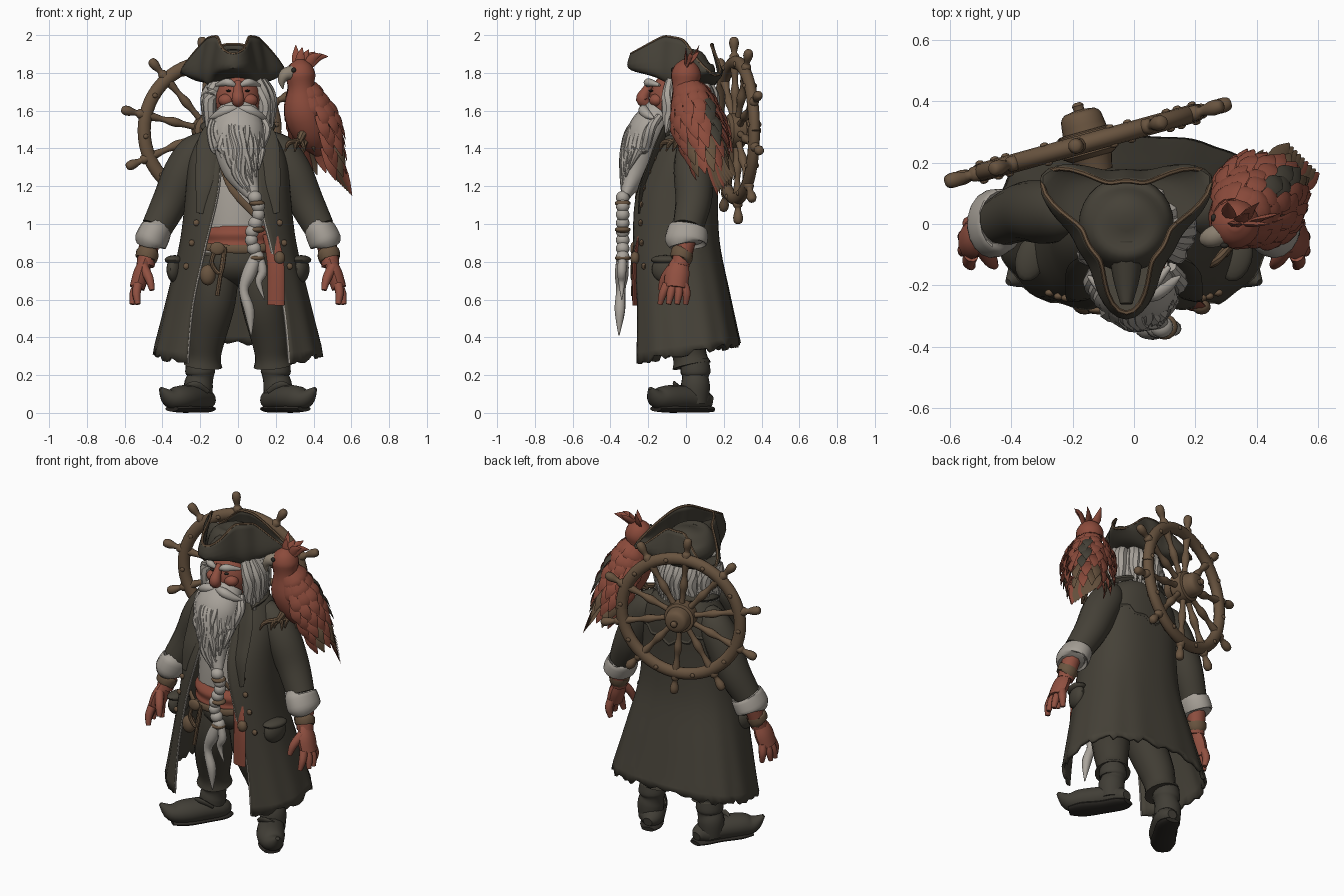
import bpy, bmesh, math, random
from math import sin, cos, pi, radians
from mathutils import Vector, Matrix, Euler

random.seed(4)
if bpy.data.objects.get("Cube"):
    bpy.data.objects.remove(bpy.data.objects["Cube"])
made = []

def material(name, *rgb):
    mat = bpy.data.materials.new(name)
    mat.use_nodes = True
    mat.diffuse_color = (*rgb, 1)
    mat.node_tree.nodes["Principled BSDF"].inputs["Base Color"].default_value = (*rgb, 1)
    return mat

olive = material("olive coat cloth", .06, .053, .039)
dark = material("dark trouser cloth", .052, .046, .034)
leather = material("dark leather", .053, .048, .037)
sole_black = material("sole black", .025, .022, .018)
grey = material("grey hair", .4, .37, .33)
linen = material("worn linen", .37, .34, .3)
skin_red = material("ruddy skin", .28, .08, .052)
red = material("red feather and sash", .26, .07, .044)
wood = material("brown wood", .14, .088, .05)
horn = material("pale horn", .27, .225, .17)

def spline(keys, steps=4):
    """Smooth curve through tuples of any length."""
    out, last = [], len(keys) - 1
    for i in range(last):
        near = keys[max(i - 1, 0)], keys[i], keys[i + 1], keys[min(i + 2, last)]
        for t in [s / steps for s in range(steps)]:
            out.append([b + t / 2 * (c - a + t * (2*a - 5*b + 4*c - d + t * (3 * (b - c) + d - a)))
                        for a, b, c, d in zip(*near)])
    return out + [list(keys[-1])]

def skin(bm, rings, closed=True, caps=True):
    rows = [[bm.verts.new(p) for p in ring] for ring in rings]
    count = len(rows[0])
    for low, high in zip(rows, rows[1:]):
        for i in range(count if closed else count - 1):
            j = (i + 1) % count
            bm.faces.new((low[i], low[j], high[j], high[i]))
    if caps:
        bm.faces.new(rows[0])
        bm.faces.new(rows[-1])

def finish(name, bm, mat, thickness=0):
    bmesh.ops.recalc_face_normals(bm, faces=bm.faces)
    mesh = bpy.data.meshes.new(name)
    bm.to_mesh(mesh)
    bm.free()
    mesh.materials.append(mat)
    obj = bpy.data.objects.new(name, mesh)
    bpy.context.collection.objects.link(obj)
    if thickness:
        solid = obj.modifiers.new("thickness", 'SOLIDIFY')
        solid.thickness, solid.offset = thickness, 0
    made.append(obj)
    return obj

def tubes(name, mat, paths, flat=1, up=(.1, 1, .2), sides=10, steps=4):
    """Sweep ovals along paths of (x, y, z, radius); flat squashes along up."""
    bm = bmesh.new()
    for n, path in enumerate(paths):
        lift = Vector(up[n] if isinstance(up, list) else up)
        keys = spline(path, steps)
        pts, rings = [Vector(k[:3]) for k in keys], []
        for i, (p, k) in enumerate(zip(pts, keys)):
            along = (pts[min(i + 1, len(pts) - 1)] - pts[max(i - 1, 0)]).normalized()
            side = along.cross(lift).normalized()
            normal = side.cross(along) * flat
            turns = [2 * pi * s / sides for s in range(sides)]
            rings.append([p + max(k[3], .002) * (side * cos(a) + normal * sin(a)) for a in turns])
        skin(bm, rings)
    return finish(name, bm, mat)

def blobs(name, mat, items, segments=16):
    bm = bmesh.new()
    for loc, scale, *turn in items:
        place = Matrix.LocRotScale(Vector(loc), Euler(turn[0] if turn else (0, 0, 0)), Vector(scale))
        bmesh.ops.create_uvsphere(bm, u_segments=segments, v_segments=10, radius=1, matrix=place)
    return finish(name, bm, mat)

def both(*paths):
    return list(paths) + [[(-k[0], *k[1:]) for k in path] for path in paths]

def pair(*items):
    return list(items) + [((-loc[0], *loc[1:]), *rest) for loc, *rest in items]

# Body core, sash and legs
tubes("shirt", linen, [[(0, -.05, .85, .21), (0, -.05, 1.1, .2), (0, -.01, 1.35, .19), (0, 0, 1.52, .09)]], flat=.9, up=(0, 1, 0), sides=24)
tubes("sash", red, [[(.01, -.05, z, r) for z, r in ((.85, .2), (.88, .228), (.91, .222), (.95, .23), (.99, .2))]],
      flat=.95, up=(0, 1, .1), sides=28)
tubes("sash_tail", red, [[(.17, -.24, .95, .04), (.2, -.27, .78, .045), (.2, -.27, .57, .045)]], flat=.3)
blobs("trouser_seat", dark, [((0, -.04, .79), (.21, .16, .12))])
tubes("trouser_legs", dark, both([(.1, -.04, .82, .11), (.13, -.05, .6, .118), (.17, 0, .4, .103),
                                  (.18, .02, .3, .09), (.185, .03, .25, .103)]), sides=18)

# Boots with curled toes
tubes("boot_shafts", leather, both([(.2, .05, .29, .07), (.2, .05, .22, .08), (.2, .05, .19, .07), (.21, .05, .14, .077),
                                    (.21, .05, .05, .07)]), sides=16)
tubes("boot_feet", leather, both([(.17, .14, .06, .03), (.18, .09, .068, .068), (.23, 0, .078, .078), (.3, -.1, .078, .08),
                                  (.36, -.155, .08, .058), (.41, -.19, .13, .012)]), flat=.85, up=(0, 0, 1), sides=16)
tubes("boot_soles", sole_black, both([(.165, .145, .018, .04), (.18, .09, .022, .065), (.23, 0, .022, .065), (.3, -.1, .024, .072),
                                      (.35, -.16, .022, .045)]), flat=.32, up=(0, 0, 1), sides=16)
tubes("boot_straps", leather, both([(.16, -.02, .11, .015), (.23, -.06, .15, .02), (.3, -.01, .11, .015)]), flat=.5)

# Long open coat: height, half width, centre y, half depth, half opening
coat_rows = spline([(1.54, .09, .01, .09, .05), (1.48, .18, .02, .13, .08), (1.35, .25, 0, .165, .09), (1.15, .27, -.04, .2, .11),
                    (.9, .3, -.05, .22, .17), (.6, .37, -.02, .245, .24), (.32, .44, .01, .27, .27)], 5)

def soft(v):
    return math.copysign(abs(v) ** .8, v)

def coat_point(row, f, grow=0):
    z, a, yc, b, gap = row
    start = math.asin((gap / a) ** 1.25)
    th = start + 2 * (pi - start) * f
    sag = .05 * cos(th) * max(0, (.9 - z) / .58)
    fold = 1 + .015 * sin(14 * th) * max(0, 1 - z)
    deep = (b + grow) * (1 + .14 * max(0, cos(th)))
    return Vector(((a + grow) * fold * soft(sin(th)), yc - deep * fold * soft(cos(th)), z - sag))

coat = [[coat_point(row, i / 72) for i in range(73)] for row in coat_rows]
for p in coat[-1]:
    p.z += random.uniform(-.025, .015)
bm = bmesh.new()
skin(bm, coat, closed=False, caps=False)
finish("coat", bm, olive, .018)
tubes("coat_edges", linen, [[(*ring[end], .009) for ring in coat[3:]] for end in (0, -1)], flat=.5, sides=6, steps=1)
tubes("lapels", olive, [[(*coat_point(row, f, .012), w) for row, w in zip(coat_rows[2:18:3], (.03, .06, .07, .06, .05, .02))]
                        for f in (.05, .95)], flat=.25)
blobs("coat_buttons", wood, [(coat_point(row, f, .012), (.017, .012, .017)) for row in coat_rows[10:24:2] for f in (.06, .94)], 10)
tubes("collar", olive, [[(-.12, -.12, 1.46, .03), (-.16, 0, 1.52, .042), (-.08, .1, 1.54, .042), (.08, .1, 1.54, .042),
                         (.16, 0, 1.52, .042), (.12, -.12, 1.46, .03)]], flat=.55, up=(0, .3, 1))
tubes("cape_seam", olive, [[(*coat_point(coat_rows[int(13 - 6 * abs(2 * f - 1))], f, .003), .012)
                            for f in [.25 + i / 40 for i in range(21)]]], sides=6, up=(0, 0, 1), steps=2)
blobs("hip_pockets", olive, pair(((.335, -.11, .76), (.04, .075, .07), (0, 0, -.3)), ((.335, -.11, .81), (.05, .08, .025), (0, 0, -.3))))

# Sleeves, cuffs and hands
tubes("sleeves", olive, both([(.16, .03, 1.44, .06), (.225, .04, 1.38, .095), (.29, .04, 1.27, .105), (.358, .04, 1.12, .096),
                              (.43, .01, .98, .082)]), sides=18)
tubes("cuffs", linen, both([(.428, .012, .985, .08), (.431, .01, .975, .105), (.463, 0, .905, .112), (.468, 0, .89, .085)]),
      flat=.78, up=(1, 0, .4), sides=18)
tubes("forearms", skin_red, both([(.465, 0, .92, .055), (.49, -.03, .78, .048)]))
tubes("bracelets", wood, both([(.475, -.015, .86, .05), (.478, -.02, .85, .06), (.486, -.025, .815, .058), (.49, -.03, .805, .045)]))
tubes("palms", skin_red, both([(.487, -.03, .81, .042), (.51, -.045, .74, .064), (.535, -.055, .66, .06)]), flat=.68, up=(1, 0, .3))
fingers = [[(.53, -.055 + s, .68, .025), (.56 - abs(s) / 2, -.06 + 1.4 * s, .63, .022), (.575 - abs(s), -.07 + 1.5 * s, .575, .014)]
           for s in (-.045, -.015, .015, .045)]
tubes("fingers", skin_red, both(*fingers, [(.5, -.07, .77, .028), (.47, -.115, .71, .024), (.455, -.135, .65, .014)]))

# Head and face
blobs("head", skin_red, [((0, -.06, 1.66), (.125, .135, .15))] + pair(((.06, -.155, 1.655), (.045, .04, .035))))
tubes("nose", skin_red, [[(0, -.18, 1.75, .02), (0, -.21, 1.705, .026), (0, -.23, 1.66, .035), (0, -.2, 1.63, .022)]], up=(1, 0, 0))
blobs("eyes", sole_black, pair(((.05, -.186, 1.705), (.013, .012, .006))))
tubes("eyebrows", grey, both([(.015, -.2, 1.732, .01), (.055, -.2, 1.75, .022), (.115, -.14, 1.735, .008)]))
tubes("moustache", grey, both([(.005, -.215, 1.61, .018), (.06, -.225, 1.602, .028), (.11, -.2, 1.575, .022), (.15, -.17, 1.56, .004)]))
tubes("lips", skin_red, [[(-.03, -.225, 1.575, .006), (0, -.232, 1.575, .014), (.03, -.225, 1.575, .006)]], up=(0, 0, 1))
hair = []
for i in range(26):
    a, wave = radians(-25 + 230 * i / 25), random.uniform(-.015, .02)
    hair.append([(r * cos(a), -.03 + r * sin(a), z + wave, w)
                 for r, z, w in ((.11, 1.76, .03), (.15 + wave, 1.67, .036), (.155 + wave, 1.57, .032), (.18, 1.48, .006))])
tubes("hair", grey, hair, up=(.3, .2, 1), sides=8)

# Beard, braid and tails
tubes("beard_core", grey, [[(0, -.13, 1.6, .11), (0, -.2, 1.5, .138), (0, -.235, 1.4, .125), (.02, -.265, 1.28, .095),
                            (.08, -.32, 1.15, .035)]], flat=.75, up=(0, 1, 0), sides=20)
strands = []
for i in range(15):
    s, w = -1 + i / 7, random.uniform(-.014, .014)
    bulge, low = 1 - s * s, 1.15 + .14 * abs(s) + .05 * (i % 2)
    strands.append([(s * .12, -.14 - .07 * bulge, 1.57, .02), (s * .135 + w, -.19 - .1 * bulge, 1.5, .028),
                    (s * .125 - w, -.22 - .1 * bulge, 1.4, .028), (s * .095 + w + .015, -.25 - .08 * bulge, low + .1, .024),
                    (s * .05 + .06, -.3 - .04 * bulge, low, .005)])
tubes("beard_strands", grey, strands, sides=8)
blobs("braid", grey, [((.09 + .02 * sin(i), -.335, 1.14 - .045 * i), (.038 - .002 * (i % 3), .036, .036)) for i in range(8)])
blobs("braid_beads", wood, [((.1, -.335, z), (.042, .042, .018)) for z in (1.11, .97, .82)])
tubes("beard_tails", grey, [[(.1, -.335, .84, .03), (.06, -.34, .74, .038), (.03, -.345, .65, .025), (.06, -.35, .54, .028),
                             (.07, -.355, .41, .003)],
                            [(.11, -.335, .84, .02), (.13, -.34, .75, .025), (.11, -.34, .69, .018), (.14, -.34, .6, .003)]])

# Straps, belt pouches and rope
tubes("chest_strap", wood, [[(-.09, -.2, 1.33, .016), (-.03, -.26, 1.18, .018), (.12, -.25, 1.02, .018)]], flat=.35)
tubes("belt", wood, [[(-.2, -.19, .89, .02), (-.1, -.26, .87, .022), (.1, -.265, .87, .022), (.21, -.19, .9, .02)]], flat=.35, up=(0, 1, 0))
blobs("belt_pouches", wood, [((-.16, -.26, .73), (.042, .035, .055)), ((-.11, -.28, .87), (.04, .015, .035)),
                             ((.22, -.27, .82), (.03, .025, .035))])
tubes("rope_loop", wood, [[(-.1, -.27, .9, .012), (-.14, -.28, .8, .012), (-.09, -.28, .74, .012), (-.07, -.27, .88, .012),
                           (-.11, -.28, .62, .012)]], sides=8)

# Three-cornered hat, each column running from the band out and up to the edge
columns = []
for i in range(72):
    t = 2 * pi * i / 72
    c, front = abs(cos(1.5 * (t + pi / 2))), (1 - sin(t)) / 2
    profile = ((.13, 1.74 + .04 * front * c), (.16 + .06 * c ** 3, 1.75 + .05 * front * c),
               (.172 + .13 * c ** 4, 1.83 - .04 * (1 - front) * c),
               (.14 + (.18 - .03 * front) * c ** 6, 1.95 + .05 * front - (.2 - .1 * front) * c ** 6))
    columns.append(spline([(-.025 + r * cos(t), r * sin(t), z) for r, z in profile], 4))
rings = list(zip(*columns))
bm = bmesh.new()
skin(bm, rings, caps=False)
finish("hat_brim", bm, olive, .012)
tubes("hat_crown", olive, [[(-.025, y, z, r) for y, z, r in ((0, 1.765, .135), (0, 1.8, .155), (0, 1.86, .14), (.01, 1.905, .095), (.01, 1.925, .02))]],
      up=(0, 1, 0), sides=28)
tubes("hat_front_fold", olive, [[(-.025, -.05, 1.86, .06), (-.025, -.17, 1.85, .045), (-.025, -.26, 1.86, .02)]], up=(0, 0, 1))
tubes("hat_trim", wood, [[(*p, .008) for p in rings[-1] + rings[-1][:1]]], sides=6, up=(0, 0, 1), steps=1)

# Ship's wheel, built flat and then stood up behind the back
circle = [2 * pi * i / 60 for i in range(61)]
wheel = [tubes("wheel_rim", wood, [[(.36 * cos(a), .36 * sin(a), 0, .036) for a in circle]], flat=.85, up=(0, 0, 1), sides=12, steps=1)]
spokes, studs = [], []
turned = ((.05, .02), (.14, .016), (.2, .025), (.26, .015), (.32, .022), (.395, .026), (.415, .015), (.46, .026), (.49, .02), (.497, .004))
for i in range(10):
    a = radians(95 + 36 * i)
    spokes.append([(d * cos(a), d * sin(a), 0, w) for d, w in turned])
    b = a + radians(18)
    studs += [((.36 * cos(b), .36 * sin(b), z), (.014, .014, .009)) for z in (-.03, .03)]
lathe = ((-.135, .01), (-.125, .02), (-.11, .018), (-.105, .05), (-.085, .068), (-.04, .074), (-.035, .09), (.035, .09), (.05, .068), (.1, .055))
wheel += [tubes("wheel_spokes", wood, spokes, up=(0, 0, 1), steps=3), blobs("wheel_studs", wood, studs, 8),
          tubes("wheel_hub", wood, [[(0, 0, z, r) for z, r in lathe]], up=(0, 1, 0), sides=24, steps=2)]
for obj in wheel:
    obj.location, obj.rotation_euler = (-.15, .265, 1.495), (pi / 2, 0, radians(15.5))

# Parrot on the left shoulder
tubes("parrot_body", red, [[(.33, 0, 1.87, .02), (.33, 0, 1.84, .06), (.33, 0, 1.79, .08), (.335, 0, 1.72, .072), (.345, .02, 1.6, .105),
                            (.39, .06, 1.48, .095), (.44, .11, 1.38, .04)]], sides=16)
tubes("parrot_beak", horn, [[(.285, -.03, 1.8, .04), (.25, -.045, 1.79, .034), (.232, -.05, 1.755, .02), (.238, -.05, 1.715, .003)]])
blobs("parrot_eyes", sole_black, [((.295, -.07, 1.815), (.013, .01, .013)), ((.26, .02, 1.815), (.01, .013, .013))], 10)
tubes("parrot_crest", red, [[(.33 + .01 * i, 0, 1.83, .02), (.33 + .022 * i, .02 * (i % 3), 1.88, .024),
                             (.34 + .034 * i, .035 * (i % 3), 1.935 - .012 * i, .002)] for i in range(-1, 5)], flat=.4, sides=6)
down, back = Vector((.3, .3, -.905)).normalized(), Vector((.64, .64, .42)).normalized()
across = down.cross(back)
plumes = {red: [], olive: [], wood: []}
for row in range(8):
    u = row / 7
    for col in range(-4, 5):
        a = radians(27 * col + 9 * (row % 2))
        out = back * cos(a) + across * sin(a) * 1.2
        root = Vector((.335, .01, 1.73)).lerp((.42, .09, 1.42), u) + out * (.066 + .042 * sin(pi * u))
        tip = root + down * (.1 + .09 * u) + out * random.uniform(.012, .03)
        path = [(*root, .018), (*(root.lerp(tip, .55) + out * .012), .031), (*tip, .003)]
        shade = olive if col == 0 and 1 < row < 6 else wood if row > 5 and col % 2 else red
        plumes[shade].append((path, out))
for i in range(-4, 5):
    root = Vector((.44, .11, 1.42)) + across * .014 * i + back * .04
    tip = Vector((.555, .215, 1.15 + .012 * (4 - i))) + across * .017 * i
    plumes[red if i in (1, 4) else wood].append(([(*root, .02), (*root.lerp(tip, .6), .03), (*tip, .003)], back))
for mat, group in plumes.items():
    tubes("parrot_" + mat.name.split()[0] + "_plumes", mat, [g[0] for g in group], flat=.2, up=[g[1] for g in group], sides=6, steps=3)
claws = []
for x, y in ((.32, -.06), (.37, .01)):
    claws.append([(x + .04, y + .05, 1.52, .03), (x, y, 1.43, .016)])
    claws += [[(x, y, 1.44, .014), (x - .03 + dx, y - .04 + dx, 1.43, .014), (x - .04 + 1.5 * dx, y - .06 + dx, 1.385, .004)]
              for dx in (-.02, .015, .05)]
tubes("parrot_feet", wood, claws, sides=8)

# Smooth shading with sharp edges kept
for obj in made:
    obj.select_set(True)
bpy.context.view_layer.objects.active = made[0]
bpy.ops.object.shade_smooth_by_angle(angle=radians(40))
